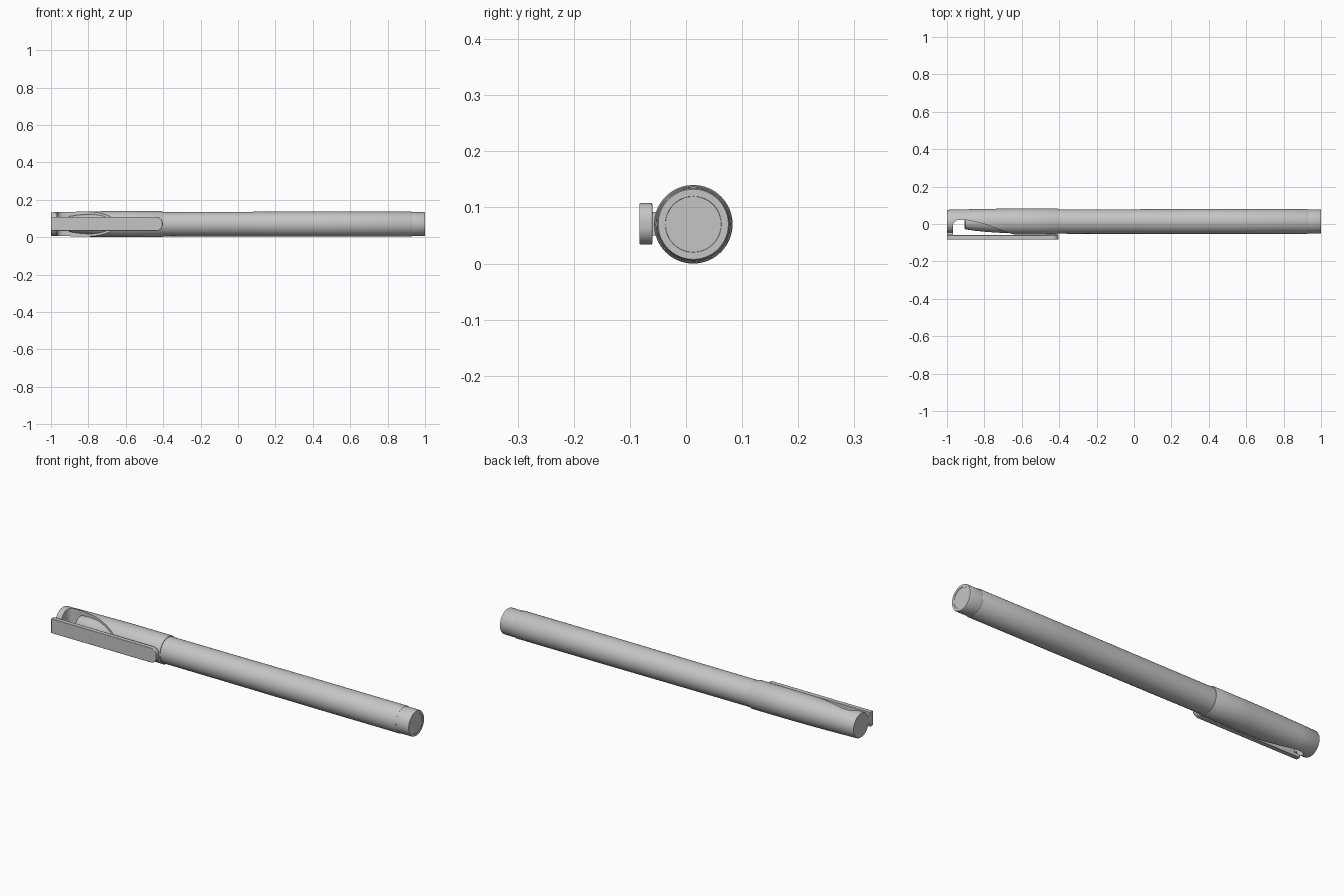
import bpy, bmesh, math
from mathutils import Vector

if "Cube" in bpy.data.objects:
    bpy.data.objects.remove(bpy.data.objects["Cube"])

CY, CZ = 0.013, 0.07   # pen axis, parallel to x

grey = bpy.data.materials.new("light grey")
grey.diffuse_color = (0.56, 0.56, 0.56, 1)
grey.use_nodes = True
grey.node_tree.nodes["Principled BSDF"].inputs["Base Color"].default_value = grey.diffuse_color


def finish(name, bm, smooth=True):
    bmesh.ops.remove_doubles(bm, verts=bm.verts, dist=1e-6)
    bmesh.ops.recalc_face_normals(bm, faces=bm.faces)
    me = bpy.data.meshes.new(name)
    bm.to_mesh(me)
    bm.free()
    ob = bpy.data.objects.new(name, me)
    bpy.context.collection.objects.link(ob)
    me.materials.append(grey)
    if smooth:
        shade(ob)
    return ob


def shade(ob):
    bpy.ops.object.select_all(action='DESELECT')
    bpy.context.view_layer.objects.active = ob
    ob.select_set(True)
    bpy.ops.object.shade_smooth_by_angle(angle=math.radians(30))


def lathe(name, profile, n=64):
    """Solid of revolution around the pen axis from (x, radius) pairs."""
    bm = bmesh.new()
    rings = []
    for x, r in profile:
        rings.append([bm.verts.new((x, CY + r * math.cos(2 * math.pi * i / n),
                                    CZ + r * math.sin(2 * math.pi * i / n))) for i in range(n)])
    for a, b in zip(rings, rings[1:]):
        for i in range(n):
            j = (i + 1) % n
            bm.faces.new((a[i], a[j], b[j], b[i]))
    bm.faces.new(rings[0])
    bm.faces.new(rings[-1])
    return finish(name, bm)


def prism(name, points, offset, smooth=True, bevel=0):
    """Extrude a flat outline along a vector."""
    bm = bmesh.new()
    f = bm.faces.new([bm.verts.new(p) for p in points])
    ext = bmesh.ops.extrude_face_region(bm, geom=[f])
    bmesh.ops.translate(bm, vec=Vector(offset),
                        verts=[v for v in ext["geom"] if isinstance(v, bmesh.types.BMVert)])
    ob = finish(name, bm, smooth)
    if bevel:
        m = ob.modifiers.new("soft_edges", 'BEVEL')
        m.width, m.segments, m.limit_method = bevel, 2, 'ANGLE'
        m.angle_limit = math.radians(50)
    return ob


# barrel and end plug
lathe("barrel", [(-0.45, 0.065), (-0.1, 0.0655), (0.45, 0.067), (0.925, 0.067), (0.929, 0.065)])
lathe("end_plug", [(0.92, 0.0645), (0.996, 0.0645), (1.0, 0.0625), (1.0, 0.05), (0.9985, 0.0495)])

# cap, tapered towards its closed end
cap = lathe("cap", [(-1.0, 0.061), (-0.996, 0.063), (-0.9, 0.0655), (-0.8, 0.0675), (-0.7, 0.0692),
                    (-0.6, 0.07), (-0.408, 0.07), (-0.404, 0.068)])

# opening under the clip: arched notch, then a long slanted cut
arch = [(-0.935 - 0.033 * math.cos(t), -0.012 + 0.034 * math.sin(t))
        for t in [math.pi / 2 * i / 8 for i in range(9)]]
outline = [(-0.968, -0.12)] + arch + [(-0.90, 0.022), (-0.86, 0.014), (-0.80, 0.0), (-0.74, -0.022),
                                       (-0.68, -0.045), (-0.62, -0.062), (-0.62, -0.12)]
cutter = prism("cap_cutter", [(x, y, -0.1) for x, y in outline], (0, 0, 0.4), smooth=False)
mod = cap.modifiers.new("opening", 'BOOLEAN')
mod.operation, mod.solver, mod.object = 'DIFFERENCE', 'EXACT', cutter
bpy.context.view_layer.objects.active = cap
bpy.ops.object.modifier_apply(modifier=mod.name)
bpy.data.objects.remove(cutter)
shade(cap)

# tapered core seen through the opening
lathe("inner_core", [(-0.905, 0.036), (-0.90, 0.042), (-0.85, 0.049), (-0.78, 0.056), (-0.70, 0.061),
                     (-0.62, 0.064), (-0.55, 0.065)])

# clip plate with a rounded free end
r, x1, z0, z1 = 0.032, -0.404, 0.034, 0.108
clip = [(-1.0, -0.060, z0)]
for cz, start in ((z0 + r, -90), (z1 - r, 0)):
    for i in range(9):
        a = math.radians(start + 90 * i / 8)
        clip.append((x1 - r + r * math.cos(a), -0.060, cz + r * math.sin(a)))
clip.append((-1.0, -0.060, z1))
prism("clip", clip, (0, -0.023, 0), bevel=0.002)

# bridge joining clip to cap, and grip nub near the free end
for name, xa, xb, yb in (("clip_bridge", -0.999, -0.968, -0.03), ("clip_nub", -0.47, -0.42, -0.05)):
    prism(name, [(xa, -0.062, 0.05), (xb, -0.062, 0.05), (xb, -0.062, 0.092), (xa, -0.062, 0.092)],
          (0, yb + 0.062, 0))
